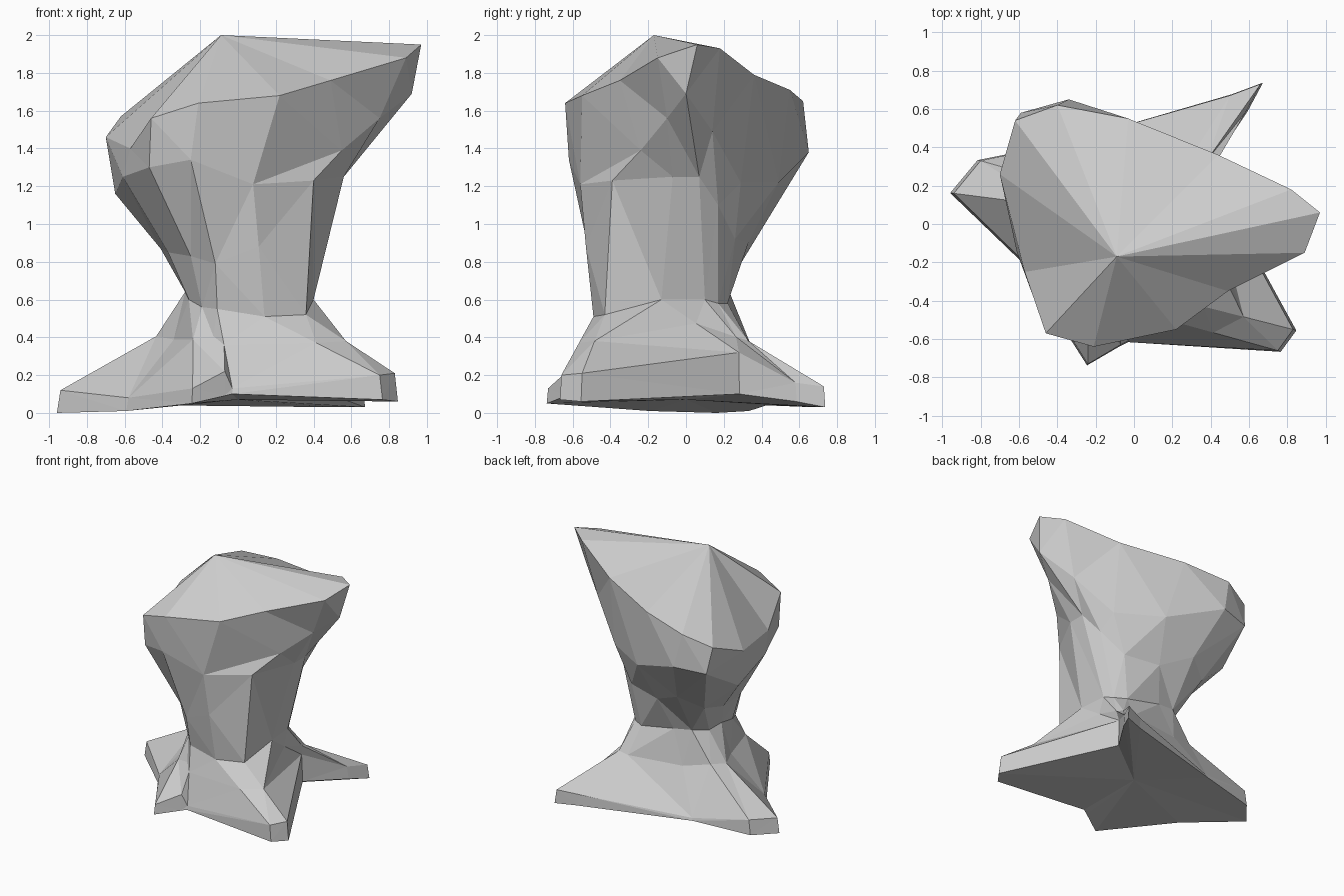
import bpy
import bmesh
from mathutils import Vector

default_cube = bpy.data.objects.get("Cube")
if default_cube:
    bpy.data.objects.remove(default_cube, do_unlink=True)


def make_material(name, colour):
    material = bpy.data.materials.new(name)
    material.use_nodes = True
    material.diffuse_color = colour
    material.node_tree.nodes["Principled BSDF"].inputs["Base Color"].default_value = colour
    return material


def section(*points):
    return [Vector(point) for point in points]


def pinched(point, pinch):
    """Draw a point in towards the vertical axis."""
    return Vector((point.x * pinch, point.y * pinch, point.z))


def loft(mesh, rings):
    """Bridge equal-sized closed cross-sections from bottom to top."""
    loops = [[mesh.verts.new(point) for point in ring] for ring in rings]
    for lower, upper in zip(loops, loops[1:]):
        for i in range(len(lower)):
            j = (i + 1) % len(lower)
            mesh.faces.new((lower[i], lower[j], upper[j], upper[i]))
    return loops[0], loops[-1]


def fan(mesh, loop, centre):
    """Close an open loop with a fan of triangles."""
    hub = mesh.verts.new(centre)
    for i, corner in enumerate(loop):
        mesh.faces.new((corner, loop[(i + 1) % len(loop)], hub))


# Spreading roots, anticlockwise: front left, back left, right, front
root_tops = section(
    (.75, -.66, .2), (.83, -.55, .21), (.38, .28, .32),
    (.58, .58, .16), (.66, .73, .14), (.5, .67, .12), (-.35, .42, .06),
    (-.8, .33, .13), (-.94, .16, .12), (-.58, -.19, .08),
    (-.24, -.73, .13), (-.07, -.63, .22), (-.03, -.61, .13))
root_undersides = (.07, .06, .1, .06, .03, .03, .04, .01, 0, .01, .05, .09, .1)
root_bottoms = [Vector((p.x * 1.02, p.y * 1.01, height))
                for p, height in zip(root_tops, root_undersides)]

# Narrow waist of the trunk
waist = section(
    (.14, -.49, .51), (.36, -.43, .52), (.4, -.13, .6),
    (.38, .1, .6), (.34, .17, .58), (.25, .22, .58), (-.05, .23, .64),
    (-.2, .21, .66), (-.28, .1, .64), (-.28, -.06, .64),
    (-.26, -.23, .6), (-.19, -.37, .56), (-.11, -.46, .55))

# Hollow slopes where the roots meet the trunk
slope_pinches = (1, 1, .98, .84, .78, .8, .86, .78, .75, .82, .95, .96, 1)
slopes = [pinched(low.lerp(high, .55), pinch)
          for low, high, pinch in zip(root_tops, waist, slope_pinches)]

# Neck of the trunk, hollow below the crown
neck = section(
    (.11, -.53, .88), (.4, -.39, 1.23), (.56, -.07, 1.25),
    (.56, .07, 1.25), (.47, .17, 1.1), (.31, .26, .92), (.03, .33, .9),
    (-.22, .43, 1.02), (-.39, .32, .93), (-.41, .1, .87),
    (-.37, -.17, .85), (-.25, -.39, .83), (-.12, -.5, .79))

# Swelling shoulder under the crown
shoulder = section(
    (.08, -.56, 1.21), (.55, -.24, 1.39), (.75, -.1, 1.56),
    (.92, 0, 1.69), (.7, .14, 1.49), (.44, .29, 1.22), (.1, .49, 1.22),
    (-.34, .65, 1.38), (-.59, .58, 1.36), (-.65, .25, 1.16),
    (-.61, -.15, 1.25), (-.47, -.53, 1.3), (-.25, -.62, 1.34))

# Slanting broken rim
rim = section(
    (.22, -.55, 1.68), (.49, -.35, 1.76), (.89, -.15, 1.88),
    (.97, .06, 1.95), (.82, .18, 1.93), (.44, .36, 1.79), (-.03, .55, 1.71),
    (-.4, .62, 1.65), (-.62, .54, 1.57), (-.7, .26, 1.46),
    (-.57, -.25, 1.4), (-.46, -.57, 1.56), (-.21, -.64, 1.64))

# Join the cross-sections, then close the underside and the peak
mesh = bmesh.new()
bottom, top = loft(mesh, [root_bottoms, root_tops, slopes, waist, neck, shoulder, rim])
fan(mesh, bottom, (0, 0, .07))
fan(mesh, top, (-.09, -.17, 2))
bmesh.ops.recalc_face_normals(mesh, faces=mesh.faces)
bmesh.ops.triangulate(mesh, faces=mesh.faces, quad_method="SHORT_EDGE")

data = bpy.data.meshes.new("rock_pillar")
mesh.to_mesh(data)
mesh.free()
data.materials.append(make_material("plain grey", (.6, .6, .6, 1)))
pillar = bpy.data.objects.new("rock_pillar", data)
bpy.context.collection.objects.link(pillar)
